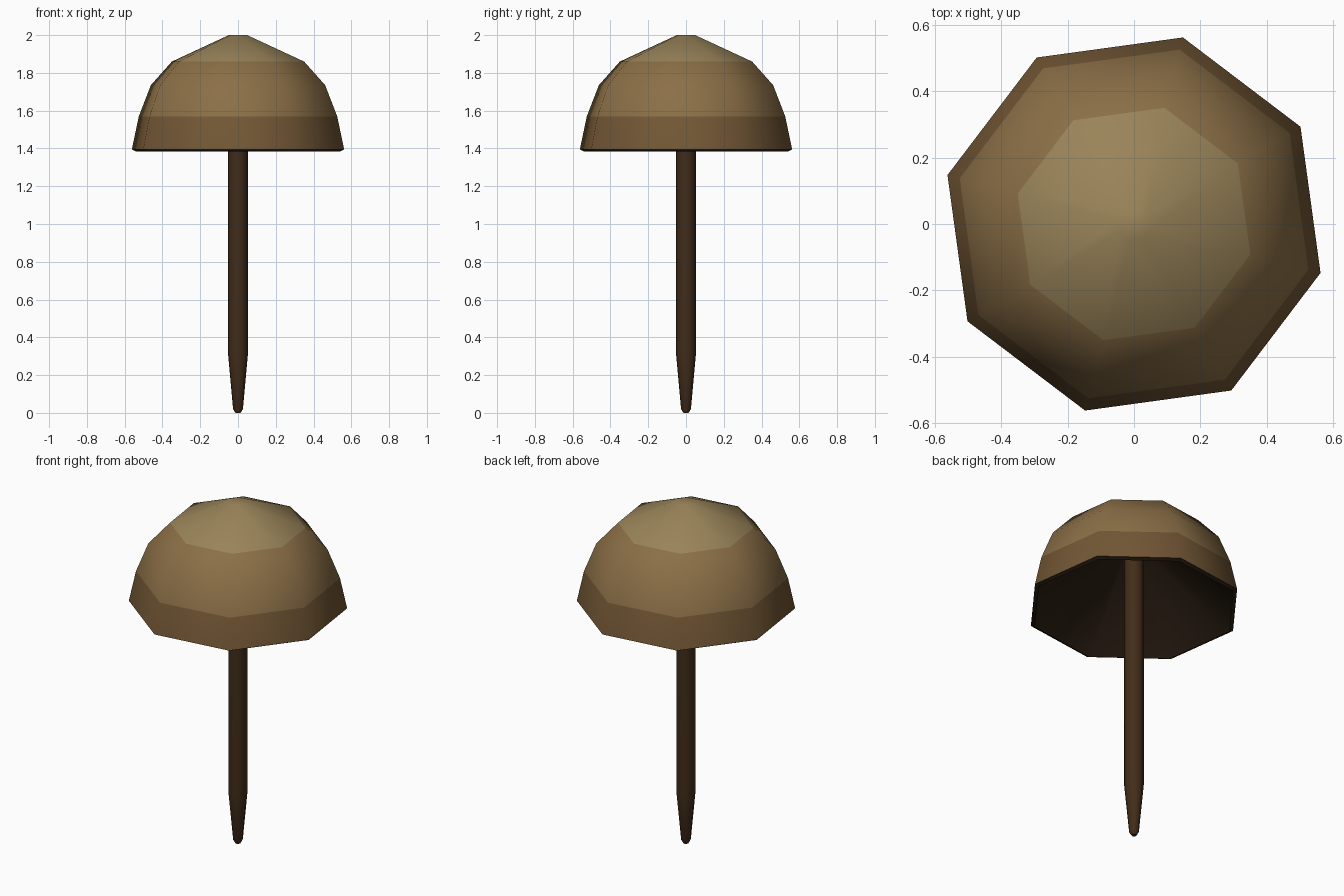
import bpy, bmesh, math

if "Cube" in bpy.data.objects:
    bpy.data.objects.remove(bpy.data.objects["Cube"])


def material(name, rgb):
    m = bpy.data.materials.new(name)
    m.diffuse_color = (*rgb, 1)
    m.use_nodes = True
    m.node_tree.nodes["Principled BSDF"].inputs["Base Color"].default_value = m.diffuse_color
    return m


def lathe(name, profile, sides, turn, mats, bands):
    """Spin (radius, z) points around z; bands gives each band's material slot."""
    bm = bmesh.new()
    rings = []
    for r, z in profile:
        ring = []
        for i in range(sides):
            a = math.radians(turn) + 2 * math.pi * i / sides
            ring.append(bm.verts.new((r * math.cos(a), r * math.sin(a), z)))
        rings.append(ring)
    for a, b, slot in zip(rings, rings[1:], bands):
        for i in range(sides):
            j = (i + 1) % sides
            bm.faces.new((a[i], a[j], b[j], b[i])).material_index = slot
    # Close both ends
    bm.faces.new(rings[0]).material_index = bands[0]
    bm.faces.new(rings[-1]).material_index = bands[-1]
    bmesh.ops.recalc_face_normals(bm, faces=bm.faces)
    mesh = bpy.data.meshes.new(name)
    bm.to_mesh(mesh)
    bm.free()
    ob = bpy.data.objects.new(name, mesh)
    bpy.context.collection.objects.link(ob)
    for m in mats:
        mesh.materials.append(m)
    bpy.ops.object.select_all(action='DESELECT')
    ob.select_set(True)
    bpy.context.view_layer.objects.active = ob
    bpy.ops.object.shade_smooth_by_angle(angle=math.radians(60))
    return ob


crown = material("crown_tan", (0.32, 0.23, 0.10))
middle = material("middle_tan", (0.26, 0.16, 0.063))
skirt = material("skirt_brown", (0.17, 0.095, 0.036))
lining = material("dark_lining", (0.026, 0.014, 0.007))
wood = material("dark_wood", (0.055, 0.026, 0.010))

# Eight-sided canopy: outer skin, rim lip, then a conical lining underneath
lathe("canopy", [
    (0.05, 2.0), (0.362, 1.86), (0.477, 1.735), (0.543, 1.57), (0.581, 1.395),
    (0.56, 1.385), (0.05, 1.80),
], 8, -14.7, [crown, middle, skirt, lining], [0, 1, 1, 2, 3, 3])

# Pole with a tapered, slightly rounded foot
lathe("pole", [
    (0.014, 0.0), (0.026, 0.02), (0.052, 0.305), (0.052, 1.95),
], 8, 0, [wood], [0, 0, 0])
